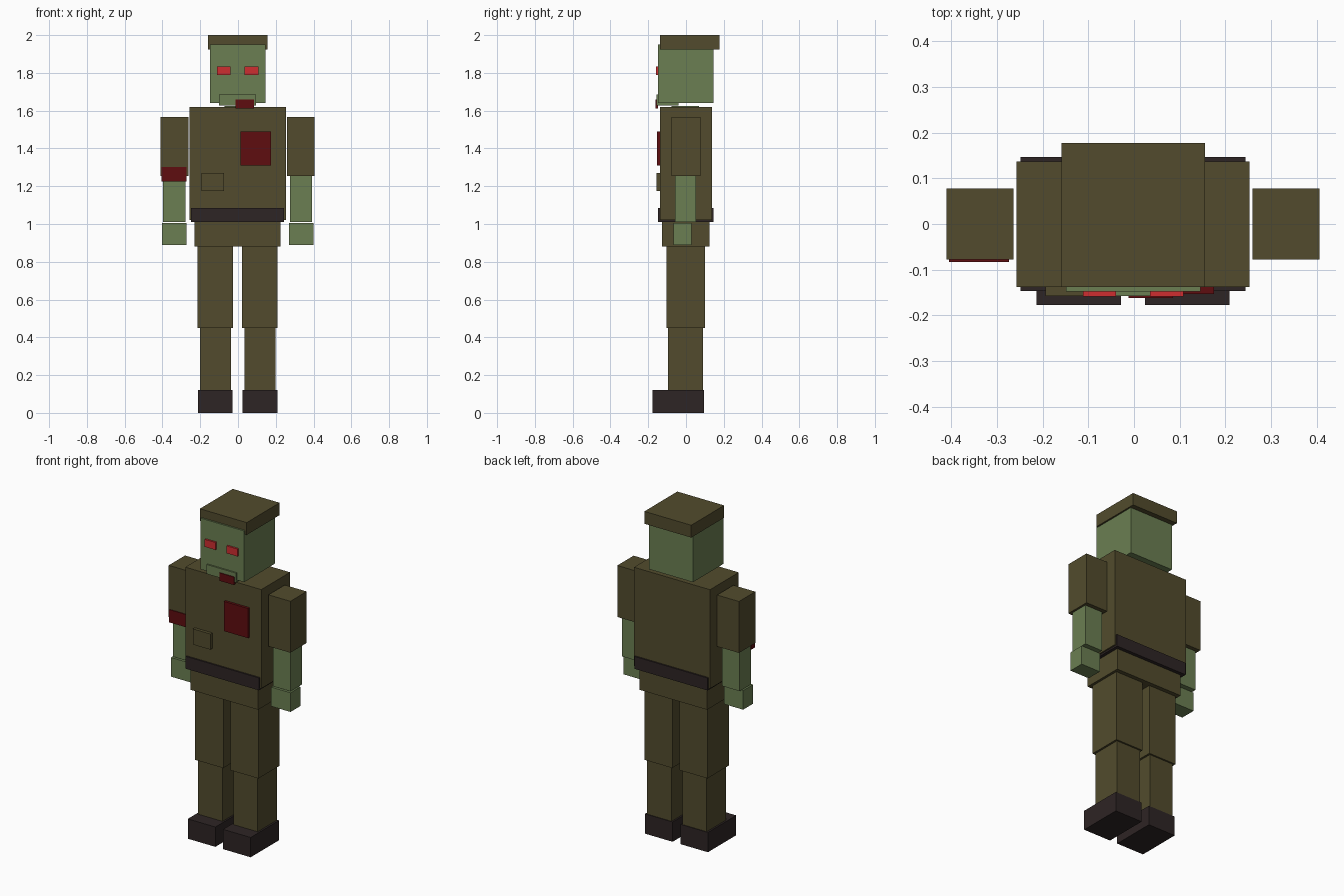
import bpy
import bmesh
from mathutils import Vector

default = bpy.data.objects.get("Cube")
if default:
    bpy.data.objects.remove(default, do_unlink=True)


def material(name, rgb):
    mat = bpy.data.materials.new(name)
    colour = (*rgb, 1.0)
    mat.diffuse_color = colour
    mat.use_nodes = True
    bsdf = next(n for n in mat.node_tree.nodes if n.type == 'BSDF_PRINCIPLED')
    bsdf.inputs["Base Color"].default_value = colour
    return mat


olive = material("olive cloth", (0.084, 0.071, 0.026))
skin = material("green skin", (0.147, 0.212, 0.084))
leather = material("dark leather", (0.027, 0.018, 0.018))
eye_red = material("bright red", (0.62, 0.027, 0.03))
blood = material("dark red", (0.114, 0.004, 0.005))

MID = -0.002  # symmetry plane of the body


def box(name, mat, x, y, z):
    """Box spanning the given (low, high) range on each axis."""
    low, high = Vector((x[0], y[0], z[0])), Vector((x[1], y[1], z[1]))
    mesh = bpy.data.meshes.new(name)
    bm = bmesh.new()
    bmesh.ops.create_cube(bm, size=1)
    bmesh.ops.scale(bm, vec=high - low, verts=bm.verts)
    bm.to_mesh(mesh)
    bm.free()
    mesh.materials.append(mat)
    obj = bpy.data.objects.new(name, mesh)
    obj.location = (low + high) / 2
    bpy.context.collection.objects.link(obj)


def centred(name, mat, half, y, z):
    box(name, mat, (MID - half, MID + half), y, z)


def pair(name, mat, x, y, z):
    """Box on the left side and its mirror on the right."""
    box("left_" + name, mat, (MID + x[0], MID + x[1]), y, z)
    box("right_" + name, mat, (MID - x[1], MID - x[0]), y, z)


# Head
centred("cap", olive, 0.157, (-0.138, 0.177), (1.925, 2.0))
centred("head", skin, 0.147, (-0.148, 0.146), (1.64, 1.95))
centred("jaw", skin, 0.098, (-0.157, -0.04), (1.628, 1.685))
centred("neck", skin, 0.07, (-0.077, 0.068), (1.60, 1.626))
pair("eye", eye_red, (0.037, 0.11), (-0.159, -0.14), (1.79, 1.835))
box("mouth_blood", blood, (-0.012, 0.085), (-0.162, -0.147), (1.612, 1.66))

# Torso
centred("torso", olive, 0.255, (-0.138, 0.137), (1.02, 1.62))
centred("belt", leather, 0.246, (-0.147, 0.146), (1.01, 1.085))
centred("hips", olive, 0.227, (-0.128, 0.125), (0.88, 1.012))
box("chest_blood", blood, (0.013, 0.175), (-0.153, -0.13), (1.31, 1.49))
box("pocket", olive, (-0.193, -0.075), (-0.157, -0.13), (1.175, 1.27))

# Arms
pair("upper_arm", olive, (0.261, 0.408), (-0.078, 0.078), (1.255, 1.567))
pair("forearm", skin, (0.276, 0.395), (-0.058, 0.053), (1.01, 1.256))
pair("hand", skin, (0.271, 0.401), (-0.067, 0.028), (0.89, 1.006))
box("arm_blood", blood, (-0.404, -0.273), (-0.083, -0.05), (1.225, 1.302))

# Legs
pair("thigh", olive, (0.024, 0.212), (-0.104, 0.1), (0.45, 0.88))
pair("shin", olive, (0.036, 0.2), (-0.094, 0.09), (0.12, 0.45))
pair("boot", leather, (0.026, 0.211), (-0.177, 0.094), (0.0, 0.12))
